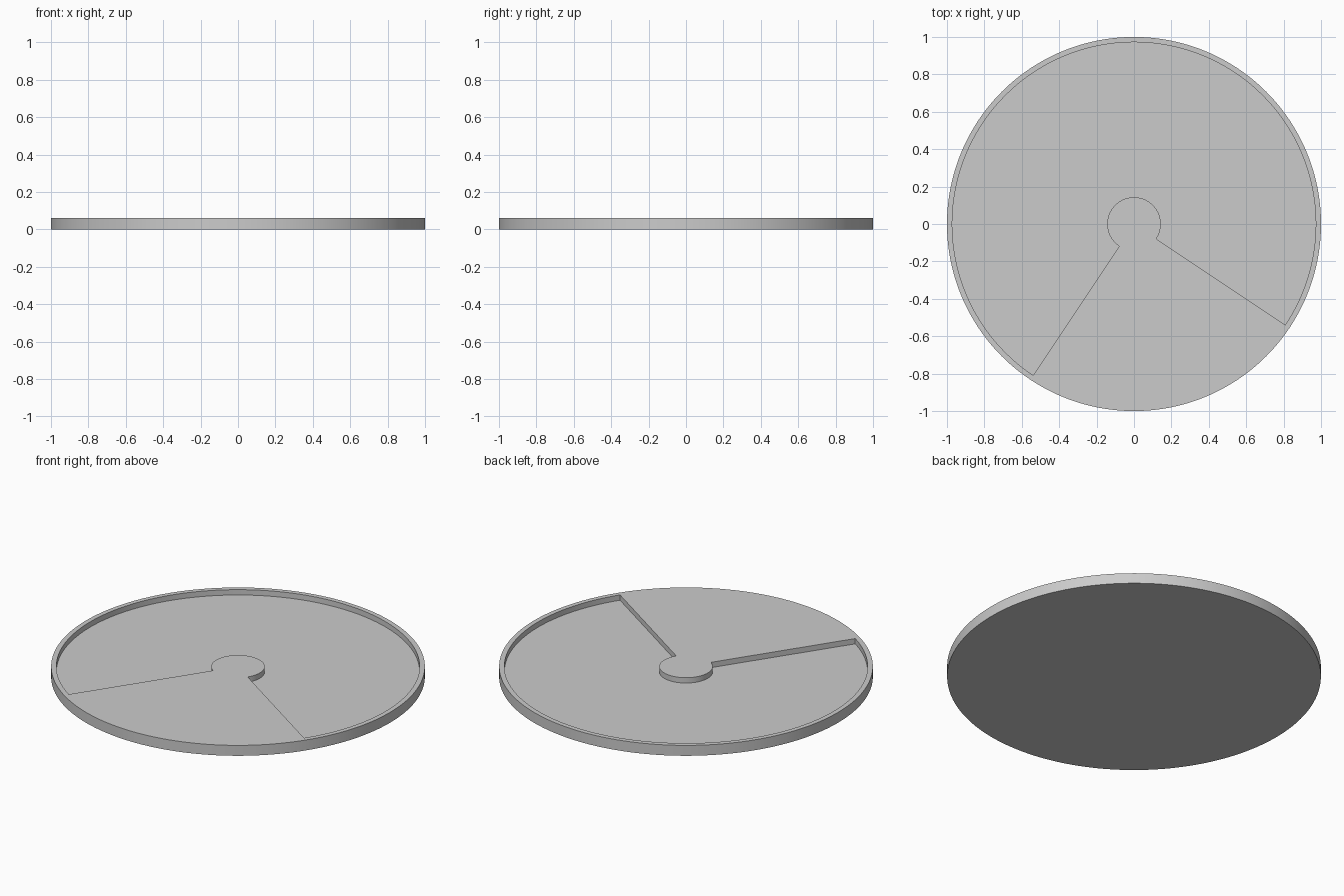
import bpy
import bmesh
from math import cos, sin, radians

RADIUS, HEIGHT = 1.0, 0.0615
POCKET_RADIUS, HUB_RADIUS, FLOOR = 0.972, 0.143, 0.03
START, SWEEP = radians(-33.7), radians(270)

cube = bpy.data.objects.get("Cube")
if cube:
    bpy.data.objects.remove(cube, do_unlink=True)

grey = bpy.data.materials.new("plain grey")
grey.use_nodes = True
grey.diffuse_color = (0.6, 0.6, 0.6, 1)
grey.node_tree.nodes["Principled BSDF"].inputs["Base Color"].default_value = grey.diffuse_color


def arc(radius, start, sweep, steps):
    angles = [start + sweep * i / steps for i in range(steps + 1)]
    return [(radius * cos(a), radius * sin(a)) for a in angles]


def prism(name, outline, bottom, top):
    """Extrude a flat outline upward into a closed solid."""
    bm = bmesh.new()
    face = bm.faces.new([bm.verts.new((x, y, bottom)) for x, y in outline])
    grown = bmesh.ops.extrude_face_region(bm, geom=[face], use_keep_orig=True)
    raised = [g for g in grown["geom"] if isinstance(g, bmesh.types.BMVert)]
    bmesh.ops.translate(bm, verts=raised, vec=(0, 0, top - bottom))
    bmesh.ops.recalc_face_normals(bm, faces=bm.faces)
    mesh = bpy.data.meshes.new(name)
    bm.to_mesh(mesh)
    bm.free()
    mesh.materials.append(grey)
    obj = bpy.data.objects.new(name, mesh)
    bpy.context.collection.objects.link(obj)
    return obj


# Round plate
plate = prism("round_plate", arc(RADIUS, 0, radians(360), 192)[:-1], 0, HEIGHT)

# Three-quarter pocket around the hub, leaving a thin rim and a solid wedge
outline = arc(POCKET_RADIUS, START, SWEEP, 144) + arc(HUB_RADIUS, START, SWEEP, 72)[::-1]
cutter = prism("pocket_cutter", outline, FLOOR, HEIGHT + 0.1)
cutter.hide_render = True

cut = plate.modifiers.new("pocket", 'BOOLEAN')
cut.operation = 'DIFFERENCE'
cut.solver = 'EXACT'
cut.object = cutter

bpy.ops.object.select_all(action='DESELECT')
plate.select_set(True)
bpy.context.view_layer.objects.active = plate
bpy.ops.object.modifier_apply(modifier=cut.name)
bpy.data.objects.remove(cutter, do_unlink=True)
bpy.ops.object.shade_smooth_by_angle(angle=radians(30))
